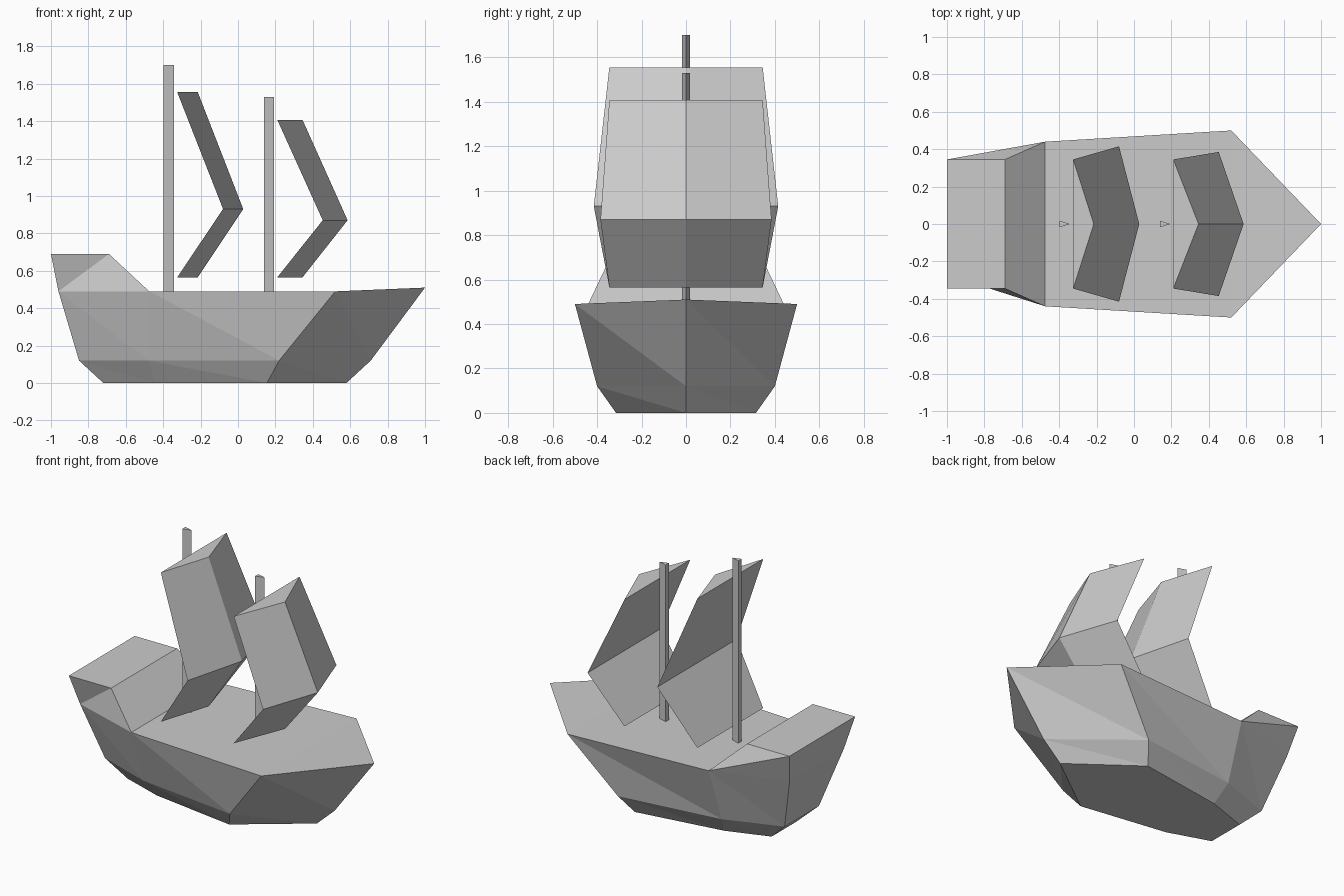
import bpy, bmesh

if "Cube" in bpy.data.objects:
    bpy.data.objects.remove(bpy.data.objects["Cube"])


def finish(name, bm):
    bmesh.ops.remove_doubles(bm, verts=bm.verts, dist=0.0005)
    bmesh.ops.recalc_face_normals(bm, faces=bm.faces)
    mesh = bpy.data.meshes.new(name)
    bm.to_mesh(mesh)
    bm.free()
    obj = bpy.data.objects.new(name, mesh)
    bpy.context.collection.objects.link(obj)
    return obj


def face(bm, *pts):
    bm.faces.new([bm.verts.new(p) for p in pts])


def loft(name, rings):
    """Closed solid through a stack of matching rings."""
    bm = bmesh.new()
    n = len(rings[0])
    for a, b in zip(rings, rings[1:]):
        for i in range(n):
            j = (i + 1) % n
            face(bm, a[i], a[j], b[j], b[i])
    face(bm, *rings[0])
    face(bm, *rings[-1])
    return finish(name, bm)


# Hull: half outlines from stern to bow at keel, chine and deck level
KEEL = [(-0.72, 0.13, 0), (-0.44, 0.225, 0), (0.155, 0.315, 0), (0.58, 0, 0)]
CHINE = [(-0.85, 0.18, 0.12), (-0.48, 0.31, 0.12), (0.22, 0.40, 0.12), (0.71, 0, 0.12)]
DECK = [(-0.96, 0.285, 0.49), (-0.475, 0.44, 0.49), (0.52, 0.50, 0.49), (1.0, 0, 0.51)]
CASTLE = [(-1.0, 0.345, 0.69), (-0.69, 0.345, 0.69)]


def side(p, s):
    return (p[0], p[1] * s, p[2])


def panel(bm, low, up, i, s, rising):
    """Side panel split along the rising or falling diagonal."""
    a, b, c, d = (side(p, s) for p in (low[i], low[i + 1], up[i + 1], up[i]))
    if rising:
        face(bm, a, b, c)
        face(bm, a, c, d)
    else:
        face(bm, a, b, d)
        face(bm, b, c, d)


bm = bmesh.new()
for s in (1, -1):
    for low, up in ((KEEL, CHINE), (CHINE, DECK)):
        for i in range(3):
            panel(bm, low, up, i, s, s > 0)
    panel(bm, DECK, CASTLE, 0, s, s < 0)


def across(a, b):
    """Flat strip joining both sides of the hull."""
    pts = [side(a, 1), side(b, 1), side(b, -1), side(a, -1)]
    face(bm, *list(dict.fromkeys(pts)))


# keel floor, transom, castle top and ramp, main deck
for a, b in zip(KEEL, KEEL[1:]):
    across((a[0], a[1], a[2]), (b[0], b[1], b[2]))
for a, b in ((KEEL[0], CHINE[0]), (CHINE[0], DECK[0]), (DECK[0], CASTLE[0]),
             (CASTLE[0], CASTLE[1]), (CASTLE[1], DECK[1]),
             (DECK[1], DECK[2]), (DECK[2], DECK[3])):
    across(a, b)
finish("hull", bm)


# Masts: three-sided posts pointing forward
for name, x, top in (("aft_mast", -0.397, 1.70), ("fore_mast", 0.138, 1.53)):
    loft(name, [[(x, 0.017, z), (x, -0.017, z), (x + 0.055, 0, z)] for z in (0.49, top)])

# Sails: wedge sections (back x, spine x, half width, z) from foot to head
SAILS = {
    "aft_sail": [(-0.325, -0.215, 0.345, 0.565), (-0.08, 0.028, 0.415, 0.93),
                 (-0.325, -0.215, 0.345, 1.555)],
    "fore_sail": [(0.21, 0.345, 0.345, 0.565), (0.453, 0.586, 0.385, 0.87),
                  (0.21, 0.345, 0.345, 1.407)],
}
for name, rows in SAILS.items():
    loft(name, [[(x, w, z), (x, -w, z), (spine, 0, z)] for x, spine, w, z in rows])
